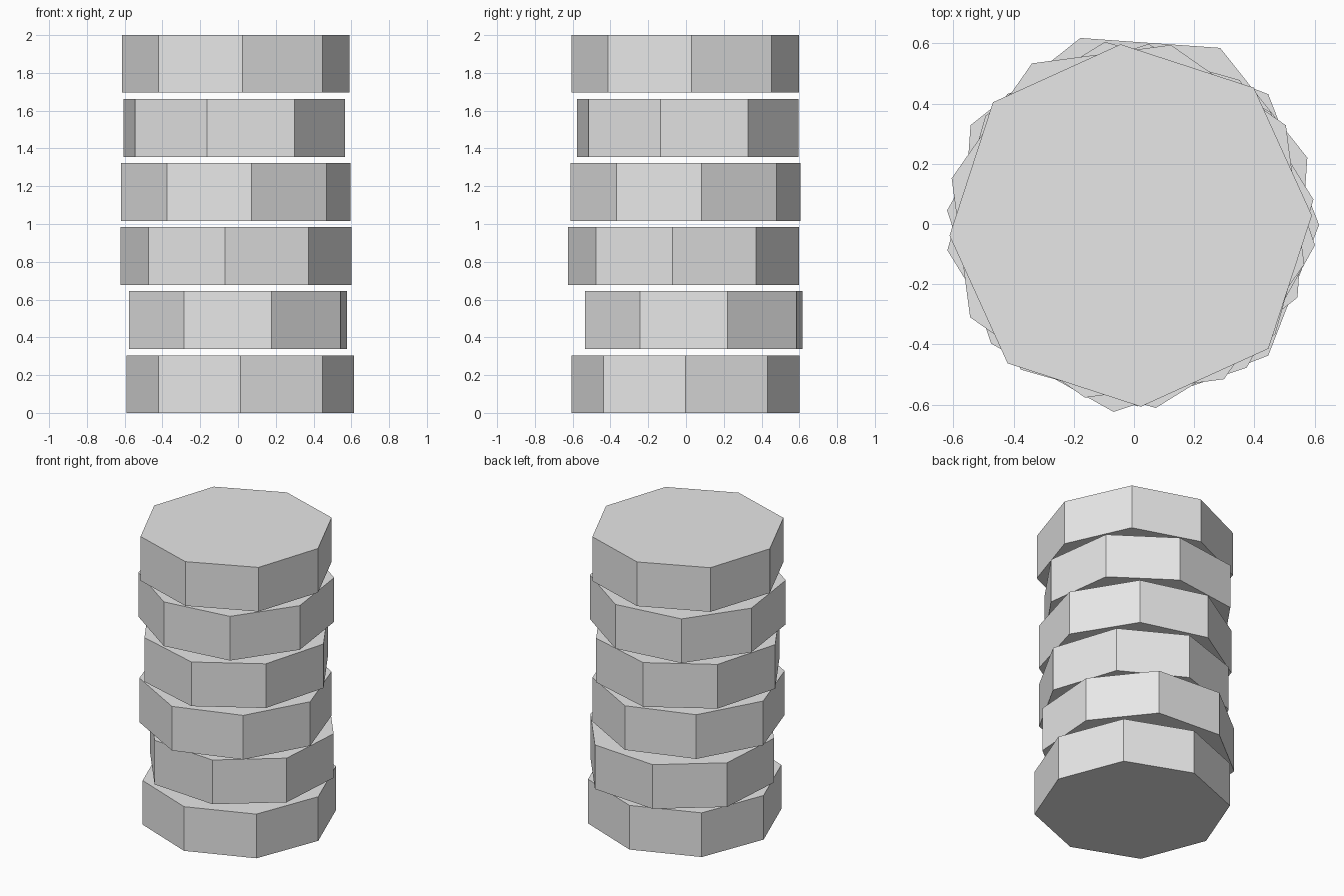
import bpy
import bmesh
from math import cos, sin, pi, radians

cube = bpy.data.objects.get("Cube")
if cube:
    bpy.data.objects.remove(cube, do_unlink=True)

# One plain grey for the whole stack
grey = bpy.data.materials.new("light grey")
grey.use_nodes = True
colour = (0.8, 0.8, 0.8, 1.0)
grey.diffuse_color = colour
grey.node_tree.nodes["Principled BSDF"].inputs["Base Color"].default_value = colour

SIDES = 8
NARROW, WIDE = 0.603, 0.614   # the corners alternate between two radii
THICKNESS = 0.305
STEP = 0.339                  # rise from one disc to the next


def add_disc(name, x, y, z, turn):
    """Eight-sided slab with its base at z, turned about its own axis."""
    bm = bmesh.new()
    ring = []
    for i in range(SIDES):
        angle = 2 * pi * i / SIDES
        radius = WIDE if i % 2 else NARROW
        ring.append(bm.verts.new((radius * cos(angle), radius * sin(angle), 0)))
    base = bm.faces.new(ring)
    top = bmesh.ops.extrude_face_region(bm, geom=[base], use_keep_orig=True)
    verts = [v for v in top["geom"] if isinstance(v, bmesh.types.BMVert)]
    bmesh.ops.translate(bm, verts=verts, vec=(0, 0, THICKNESS))
    bmesh.ops.recalc_face_normals(bm, faces=bm.faces)
    mesh = bpy.data.meshes.new(name)
    bm.to_mesh(mesh)
    bm.free()
    mesh.materials.append(grey)
    disc = bpy.data.objects.new(name, mesh)
    disc.location = (x, y, z)
    disc.rotation_euler.z = radians(turn)
    bpy.context.collection.objects.link(disc)


# Loose stack from the bottom up: x offset, y offset, turn in degrees
stack = [
    (0.012, -0.003, 0),
    (0.0, 0.042, 17.2),
    (-0.01, -0.013, 39.6),
    (-0.012, -0.003, 52.9),
    (-0.02, 0.009, -13.7),
    (-0.011, -0.005, 3.2),
]
for level, (x, y, turn) in enumerate(stack):
    add_disc(f"stacked_disc_{level + 1}", x, y, level * STEP, turn)
